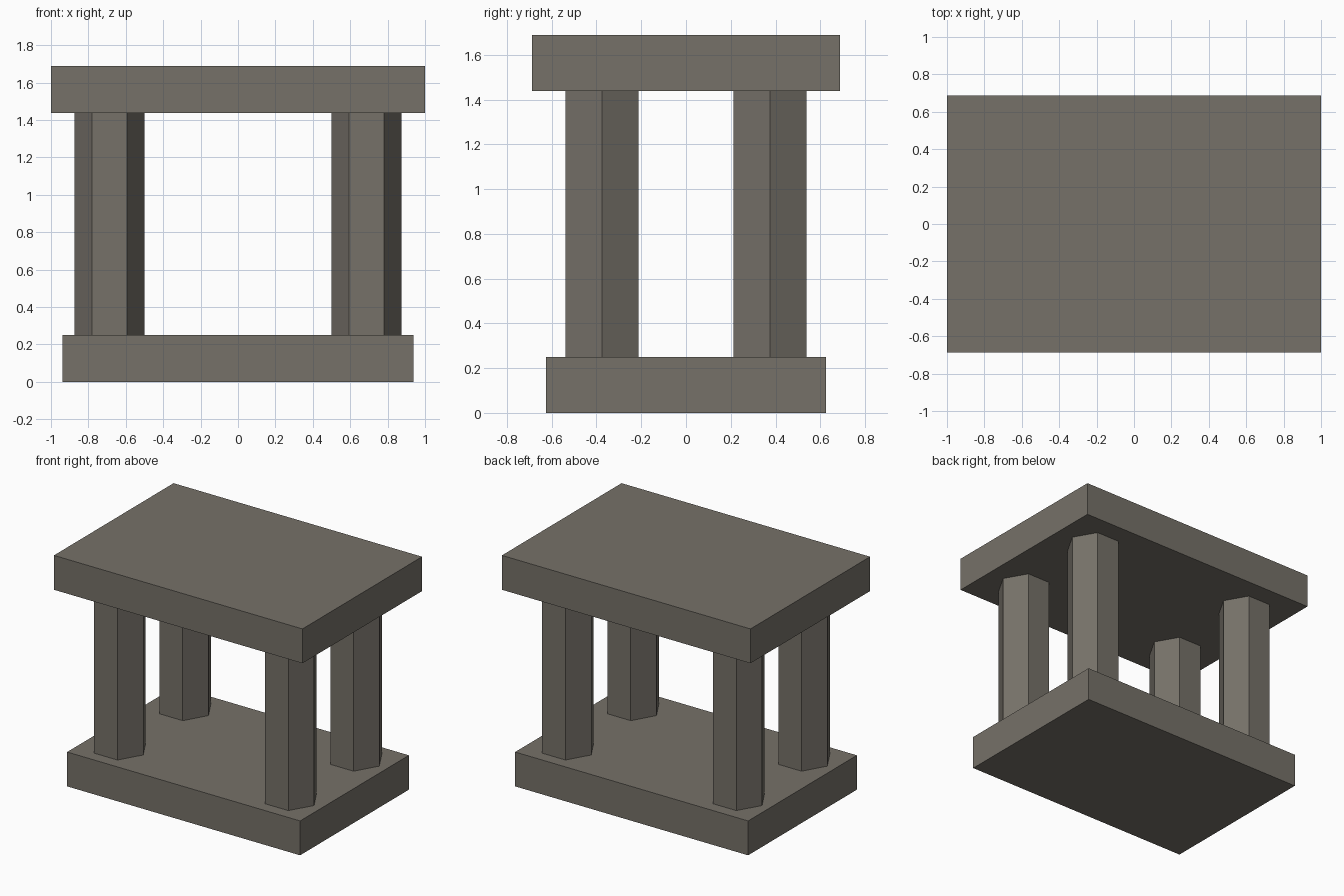
import bpy
import bmesh
from math import cos, sin, tau

if "Cube" in bpy.data.objects:
    bpy.data.objects.remove(bpy.data.objects["Cube"])

stone = bpy.data.materials.new("stone")
stone.diffuse_color = (0.18, 0.165, 0.14, 1)
stone.use_nodes = True
stone.node_tree.nodes["Principled BSDF"].inputs["Base Color"].default_value = stone.diffuse_color


def prism(name, profile, z0, z1, location=(0, 0)):
    """Extrude a flat outline from z0 to z1 as a closed solid."""
    bm = bmesh.new()
    face = bm.faces.new([bm.verts.new((x, y, 0)) for x, y in profile])
    new = bmesh.ops.extrude_face_region(bm, geom=[face], use_keep_orig=True)["geom"]
    top = [g for g in new if isinstance(g, bmesh.types.BMVert)]
    bmesh.ops.translate(bm, verts=top, vec=(0, 0, z1 - z0))
    bmesh.ops.recalc_face_normals(bm, faces=bm.faces[:])
    mesh = bpy.data.meshes.new(name)
    bm.to_mesh(mesh)
    bm.free()
    mesh.materials.append(stone)
    obj = bpy.data.objects.new(name, mesh)
    obj.location = (*location, z0)
    bpy.context.collection.objects.link(obj)
    return obj


def rectangle(hx, hy):
    return [(-hx, -hy), (hx, -hy), (hx, hy), (-hx, hy)]


BASE_TOP, SLAB_BOTTOM, SLAB_TOP = 0.25, 1.4375, 1.6875

# Lower and upper slabs
prism("base_slab", rectangle(0.9375, 0.625), 0, BASE_TOP)
prism("top_slab", rectangle(1.0, 0.6875), SLAB_BOTTOM, SLAB_TOP)

# Four hexagonal columns, with corners pointing left and right
hexagon = [(0.1875 * cos(tau * i / 6), 0.1875 * sin(tau * i / 6)) for i in range(6)]
for y, depth in ((-0.375, "front"), (0.375, "back")):
    for x, side in ((-0.6875, "left"), (0.6875, "right")):
        prism(f"{depth}_{side}_column", hexagon, BASE_TOP, SLAB_BOTTOM, (x, y))
